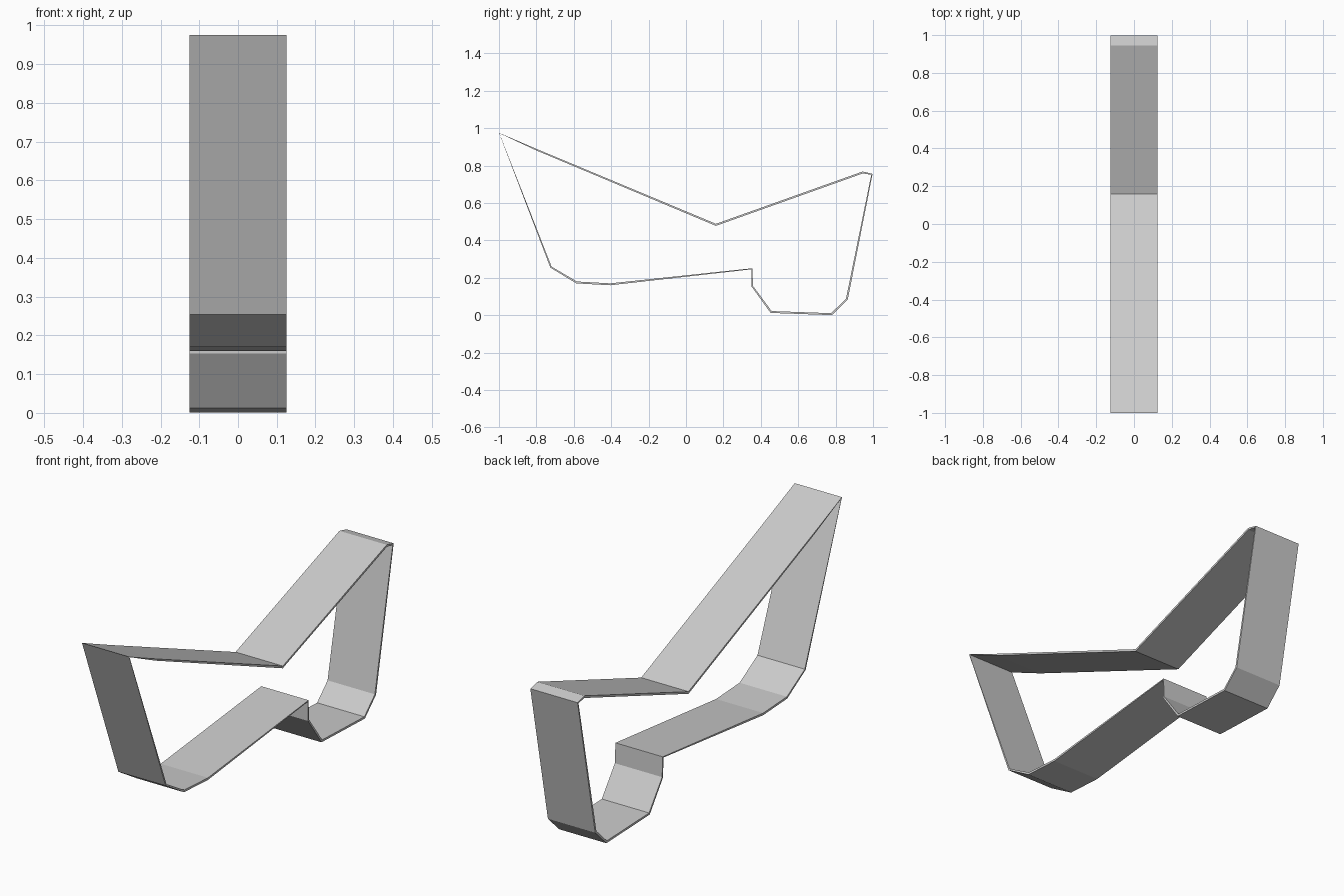
import bpy, bmesh
from mathutils import Vector

if "Cube" in bpy.data.objects:
    bpy.data.objects.remove(bpy.data.objects["Cube"])

# Centre line of the closed band in (y, z) with half thickness at each corner
PATH = [
    (-0.999, 0.974, 0.0005), (-0.80, 0.885, 0.004), (0.16, 0.483, 0.005),
    (0.945, 0.763, 0.005), (0.994, 0.753, 0.003), (0.86, 0.085, 0.005),
    (0.778, 0.0055, 0.005), (0.455, 0.017, 0.005), (0.355, 0.154, 0.004),
    (0.352, 0.248, 0.0025), (-0.405, 0.165, 0.005), (-0.585, 0.175, 0.005),
    (-0.722, 0.257, 0.004),
]
HALF_WIDTH = 0.125


def offset_loop(side):
    """Mitred offset of the path; side +1 is outer, -1 is inner."""
    out = []
    n = len(PATH)
    for i, (y, z, t) in enumerate(PATH):
        p = Vector((y, z))
        a = (p - Vector(PATH[i - 1][:2])).normalized()
        b = (Vector(PATH[(i + 1) % n][:2]) - p).normalized()
        na, nb = Vector((-a.y, a.x)), Vector((-b.y, b.x))
        m = (na + nb).normalized()
        out.append(p + m * side * t / m.dot(na))
    return out


# Band: outer and inner walls joined by thin side rims
bm = bmesh.new()
rings = []
for side, x in ((1, -HALF_WIDTH), (1, HALF_WIDTH), (-1, HALF_WIDTH), (-1, -HALF_WIDTH)):
    rings.append([bm.verts.new((x, q.x, q.y)) for q in offset_loop(side)])
n = len(PATH)
for k in range(4):
    r, s = rings[k], rings[(k + 1) % 4]
    for i in range(n):
        j = (i + 1) % n
        bm.faces.new((r[i], r[j], s[j], s[i]))
bmesh.ops.recalc_face_normals(bm, faces=bm.faces)

mesh = bpy.data.meshes.new("lounge_chair_band")
bm.to_mesh(mesh)
bm.free()
obj = bpy.data.objects.new("lounge_chair_band", mesh)
bpy.context.collection.objects.link(obj)
